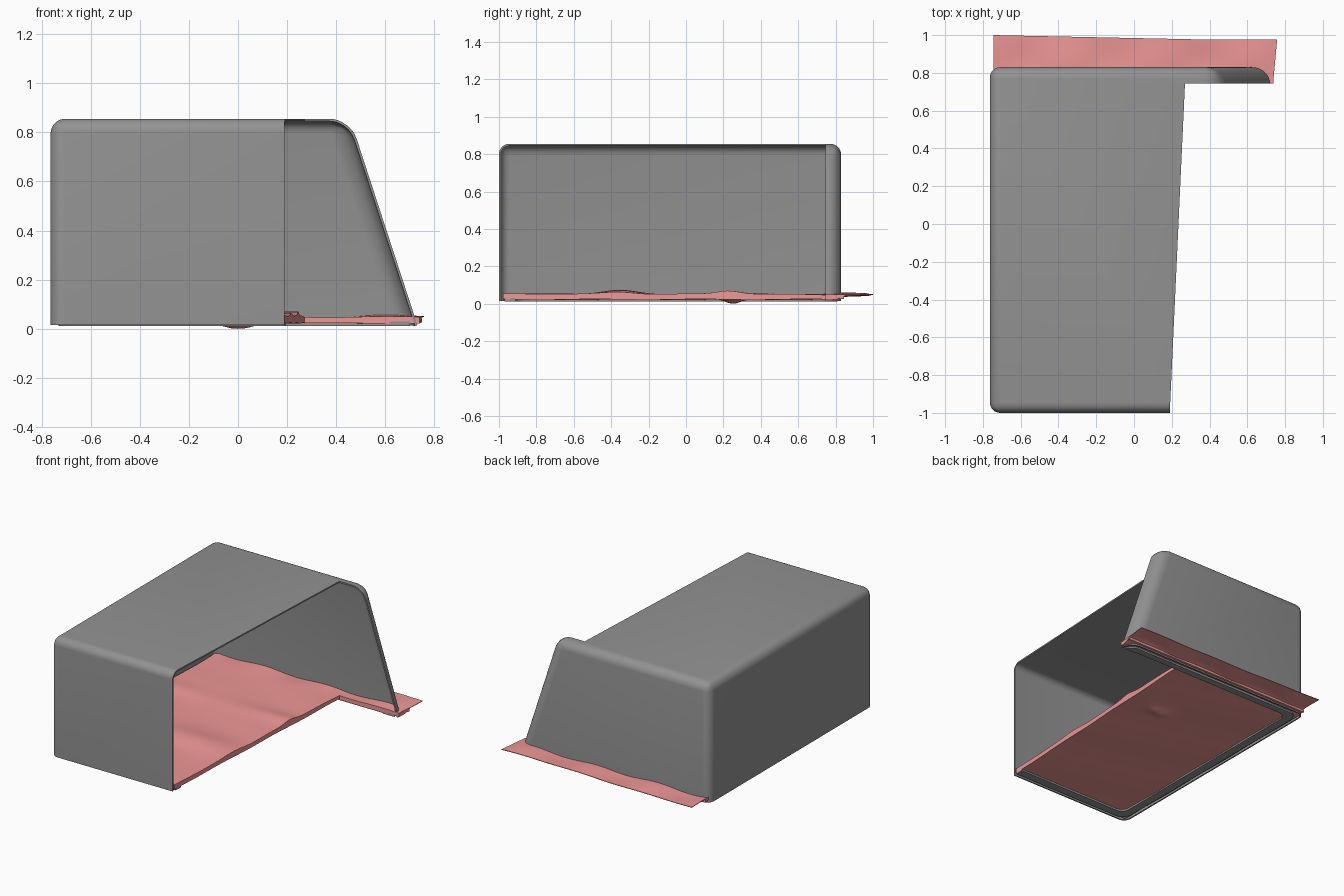
import bpy, bmesh
from math import sin, cos, pi, exp

if "Cube" in bpy.data.objects:
    bpy.data.objects.remove(bpy.data.objects["Cube"])


def material(name, color):
    mat = bpy.data.materials.new(name)
    mat.diffuse_color = color
    mat.use_nodes = True
    mat.node_tree.nodes["Principled BSDF"].inputs["Base Color"].default_value = mat.diffuse_color
    return mat


grey = material("dark_grey", (.29, .29, .29, 1))
pink = material("pink_cloth", (.85, .31, .30, 1))


def add_object(name, bm, mat=None):
    mesh = bpy.data.meshes.new(name)
    bm.to_mesh(mesh)
    bm.free()
    ob = bpy.data.objects.new(name, mesh)
    bpy.context.collection.objects.link(ob)
    if mat:
        mesh.materials.append(mat)
    return ob


def apply_all(ob):
    bpy.ops.object.select_all(action='DESELECT')
    ob.select_set(True)
    bpy.context.view_layer.objects.active = ob
    for m in list(ob.modifiers):
        bpy.ops.object.modifier_apply(modifier=m.name)
    bpy.ops.object.shade_smooth_by_angle(angle=0.6)


def prism(points, z0, z1):
    bm = bmesh.new()
    face = bm.faces.new([bm.verts.new((x, y, z0)) for x, y in points])
    top = bmesh.ops.extrude_face_region(bm, geom=[face])['geom']
    bmesh.ops.translate(bm, vec=(0, 0, z1 - z0),
                        verts=[v for v in top if isinstance(v, bmesh.types.BMVert)])
    # keep the base face so the prism is closed
    if not any(all(abs(v.co.z - z0) < 1e-6 for v in f.verts) for f in bm.faces):
        bm.faces.new([v for v in bm.verts if abs(v.co.z - z0) < 1e-6])
    bmesh.ops.recalc_face_normals(bm, faces=bm.faces)
    return bm


def cut_open(ob):
    m = ob.modifiers.new("cut", 'BOOLEAN')
    m.operation = 'DIFFERENCE'
    m.solver = 'EXACT'
    m.object = cutter
    apply_all(ob)


# Helper that opens the front right of every part
cutter = add_object("opening_cutter", prism(
    [(.18, -1.2), (.27, .745), (1.3, .745), (1.3, -1.2)], -.5, 1.5))
cutter.hide_render = True

# Tapered shell with rounded edges and an open bottom
bm = bmesh.new()
Z0, Z1 = .015, .855
low = [bm.verts.new((x, y, Z0)) for x, y in
       [(-.763, -1), (.731, -1), (.731, .83), (-.763, .83)]]
top = [bm.verts.new((x, y, Z1)) for x, y in
       [(-.763, -1), (.457, -1), (.457, .83), (-.763, .83)]]
bm.faces.new(top)
for i in range(4):
    j = (i + 1) % 4
    bm.faces.new((low[i], low[j], top[j], top[i]))
weight = bm.edges.layers.float.new("bevel_weight_edge")
for i, (upright, rim) in enumerate([(.055, .055), (.09, .085), (.09, .06), (.055, .06)]):
    bm.edges.get((low[i], top[i]))[weight] = upright / .12
    bm.edges.get((top[i], top[(i + 1) % 4]))[weight] = rim / .12
shell = add_object("shell", bm, grey)
bev = shell.modifiers.new("round", 'BEVEL')
bev.limit_method = 'WEIGHT'
bev.width = .12
bev.segments = 8
sol = shell.modifiers.new("wall", 'SOLIDIFY')
sol.thickness = .01
sol.offset = -1
cut_open(shell)


# Flat inner flange under the shell
def outline(x0, x1, y0, y1, r):
    pts = []
    for k, (cx, cy) in enumerate([(x1 - r, y1 - r), (x0 + r, y1 - r),
                                  (x0 + r, y0 + r), (x1 - r, y0 + r)]):
        for s in range(9):
            a = pi / 2 * (k + s / 8)
            pts.append((cx + r * cos(a), cy + r * sin(a)))
    return pts


bm = bmesh.new()
rings = []
outer, inner = outline(-.73, .702, -.97, .80, .07), outline(-.672, .65, -.912, .752, .06)
for pts, z in [(outer, .012), (outer, .03), (inner, .03), (inner, .012)]:
    rings.append([bm.verts.new((x, y, z)) for x, y in pts])
for k in range(4):
    a, b = rings[k], rings[(k + 1) % 4]
    for i in range(len(a)):
        j = (i + 1) % len(a)
        bm.faces.new((a[i], a[j], b[j], b[i]))
bmesh.ops.recalc_face_normals(bm, faces=bm.faces)
flange = add_object("bottom_flange", bm, grey)
cut_open(flange)


# Wrinkled cloth floor with a thin flap behind the back wall
def cloth_top(x, y):
    z = .052 + .004 * sin(9 * y + 1.5 * sin(2.5 * x)) * cos(2 * x + 3 * y)
    z += .022 * exp(-((y + .35) / .13) ** 2) * (.6 + .4 * cos(5 * x + .5))
    z += .018 * exp(-((y - .23) / .08) ** 2) * (.6 + .4 * sin(5 * x))
    z += .008 * sin(13 * x) * exp(-((y - .86) / .1) ** 2)
    return z


def cloth_bottom(x, y, top):
    z = .023 + .002 * sin(11 * y + 3 * x)
    z -= .025 * exp(-((y - .25) / .05) ** 2 - (x / .08) ** 2)
    t = min(1, max(0, (y - .80) / .05))
    return max(0, z) * (1 - t) + (top - .004) * t


NX, NY = 60, 80
bm = bmesh.new()
layers = [[], []]
for i in range(NX + 1):
    for j in range(NY + 1):
        u, v = i / NX, j / NY
        y_end = 1 - .022 * min(1, u / .7)
        y = -.978 + (y_end + .978) * v
        x_end = .738 + .02 * max(0, (y - .76) / .22)
        x = -.745 + (x_end + .745) * u
        z = cloth_top(x, y)
        layers[0].append(bm.verts.new((x, y, z)))
        layers[1].append(bm.verts.new((x, y, cloth_bottom(x, y, z))))
R = NY + 1
for i in range(NX):
    for j in range(NY):
        q = [i * R + j, (i + 1) * R + j, (i + 1) * R + j + 1, i * R + j + 1]
        bm.faces.new([layers[0][k] for k in q])
        bm.faces.new([layers[1][k] for k in reversed(q)])
border = ([i * R for i in range(NX)] + [NX * R + j for j in range(NY)]
          + [i * R + NY for i in range(NX, 0, -1)] + list(range(NY, 0, -1)))
for n, a in enumerate(border):
    b = border[(n + 1) % len(border)]
    bm.faces.new((layers[0][b], layers[0][a], layers[1][a], layers[1][b]))
bmesh.ops.recalc_face_normals(bm, faces=bm.faces)
cloth = add_object("cloth_floor", bm, pink)
cut_open(cloth)

# Short hem under the flap
hem = add_object("cloth_hem", prism(
    [(-.742, .822), (.738, .822), (.75, .845), (-.745, .845)], .025, .042), pink)
apply_all(hem)

bpy.data.objects.remove(cutter)
